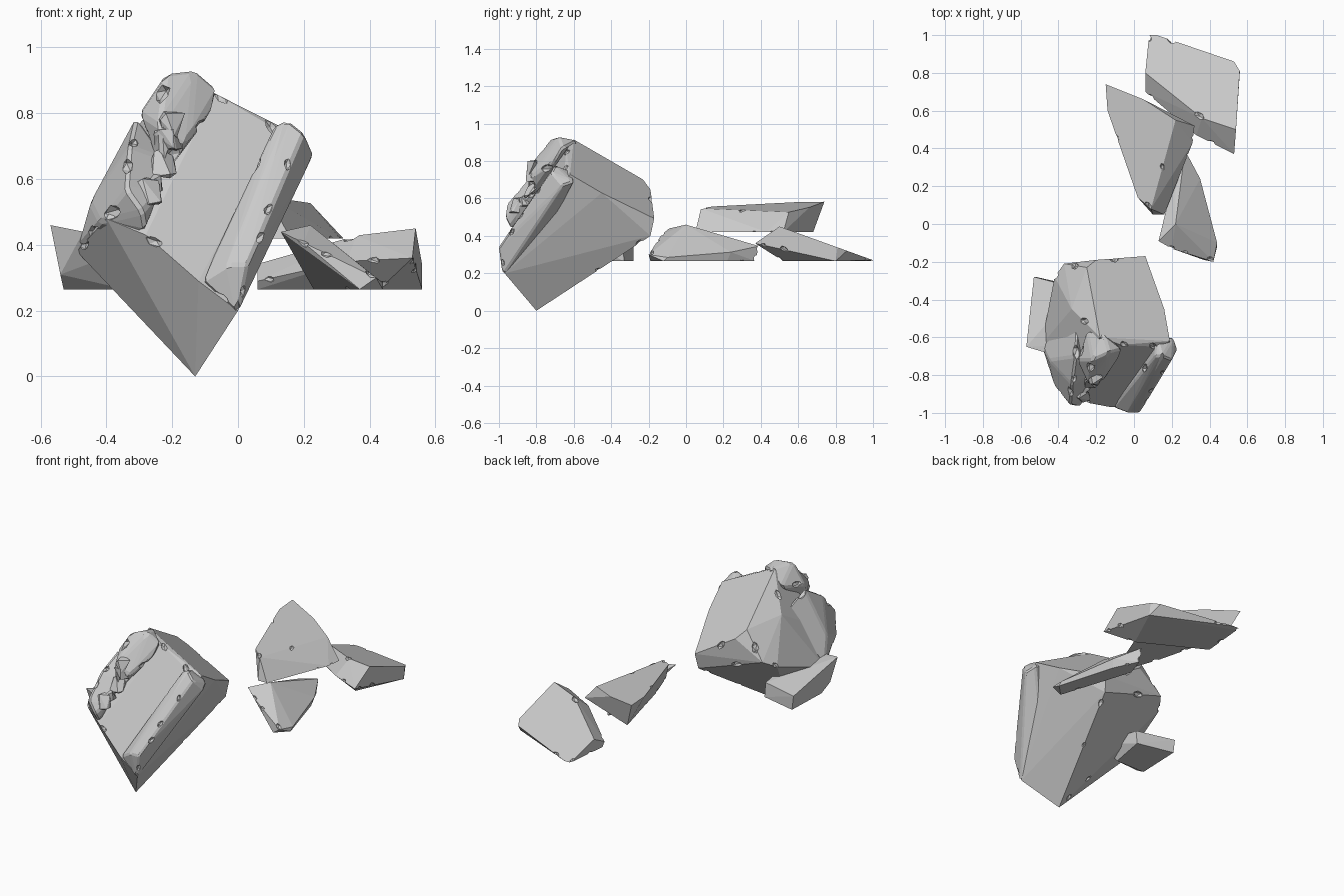
import bpy, bmesh, random
from mathutils import Vector, Matrix, Euler

random.seed(7)
cube = bpy.data.objects.get("Cube")
if cube:
    bpy.data.objects.remove(cube)

grey = (0.6, 0.6, 0.6, 1)
stone = bpy.data.materials.new("grey_stone")
stone.use_nodes = True
stone.diffuse_color = grey
stone.node_tree.nodes["Principled BSDF"].inputs["Base Color"].default_value = grey
ground_level = 0.265


def add_object(name, bm):
    mesh = bpy.data.meshes.new(name)
    bm.to_mesh(mesh)
    bm.free()
    mesh.materials.append(stone)
    obj = bpy.data.objects.new(name, mesh)
    bpy.context.collection.objects.link(obj)
    return obj


def on_plane(outline, height, slope_x=0, slope_y=0):
    """Lift a plan outline onto a level or sloping plane."""
    return [(x, y, height + slope_x * x + slope_y * y) for x, y in outline]


def hull(points):
    bm = bmesh.new()
    for point in points:
        bm.verts.new(point)
    result = bmesh.ops.convex_hull(bm, input=bm.verts)
    inside = [v for v in result["geom_interior"] if isinstance(v, bmesh.types.BMVert)]
    bmesh.ops.delete(bm, geom=inside, context="VERTS")
    bmesh.ops.dissolve_limit(bm, angle_limit=0.06, verts=bm.verts, edges=bm.edges)
    bmesh.ops.recalc_face_normals(bm, faces=bm.faces)
    return bm


def random_vector(spread):
    return Vector([random.uniform(-spread, spread) for axis in "xyz"])


def break_edges(obj, edges, count, size):
    """Knock small angular flakes out of the sharp edges."""
    cutter_bm = bmesh.new()
    used = []
    for attempt in range(count * 6):
        start, end = random.choice(edges)
        spot = start.lerp(end, random.uniform(0.05, 0.95))
        radius = size * random.uniform(0.6, 1.3)
        crowded = any((spot - other).length < (radius + reach) * 1.5 for other, reach in used)
        if crowded or len(used) >= count:
            continue
        used.append((spot, radius))
        along = (end - start).to_track_quat("X", "Z").to_matrix().to_4x4()
        spin = Euler(random_vector(0.5)).to_matrix().to_4x4()
        stretch = Matrix.Diagonal((1.5, 0.9, 0.8, 1))
        bmesh.ops.create_icosphere(cutter_bm, subdivisions=1, radius=radius,
                                   matrix=Matrix.Translation(spot) @ along @ spin @ stretch)
    cutter = add_object("flake_cutter", cutter_bm)
    cutter.hide_render = True
    flakes = obj.modifiers.new("flakes", "BOOLEAN")
    flakes.operation = "DIFFERENCE"
    flakes.solver = "EXACT"
    flakes.object = cutter
    graph = bpy.context.evaluated_depsgraph_get()
    chipped = bpy.data.meshes.new_from_object(obj.evaluated_get(graph))
    obj.modifiers.clear()
    obj.data = chipped
    bpy.data.objects.remove(cutter)


def rock(name, points, flakes=0, size=0.02, bevel=0):
    bm = hull(points)
    if bevel:
        bmesh.ops.bevel(bm, geom=bm.edges[:], offset=bevel, segments=1,
                        affect="EDGES", clamp_overlap=True)
    edges = [tuple(v.co.copy() for v in e.verts) for e in bm.edges
             if e.calc_length() > 0.08 and e.calc_face_angle(0) > 0.35]
    obj = add_object(name, bm)
    if flakes:
        break_edges(obj, edges, flakes, size)


# Tilted block: a sloping back plane above a pointed base
block_top = on_plane([(-0.18, -0.6), (0.19, -0.62), (0.16, -0.45), (0.06, -0.17),
                      (-0.2, -0.19), (-0.25, -0.23)], 0.41, -0.54, -0.68)
rock("block_body", block_top + [
    (-0.13, -0.8, 0), (0, -0.97, 0.2), (-0.12, -0.97, 0.29), (-0.28, -0.94, 0.43),
    (-0.4, -0.88, 0.48), (-0.49, -0.64, 0.38), (-0.07, -0.64, 0.86), (0.12, -0.65, 0.75),
    (0.05, -0.19, 0.4), (-0.37, -0.21, 0.54), (-0.42, -0.28, 0.5), (-0.33, -0.45, 0.73),
], 16, 0.022)

# Raised rib along the right side of the step
rock("right_rib", [
    (-0.11, -0.97, 0.29), (-0.03, -1, 0.34), (0.03, -1, 0.34), (0, -0.98, 0.19),
    (-0.02, -0.8, 0.3), (0.11, -0.7, 0.76), (0.15, -0.7, 0.78), (0.2, -0.72, 0.74),
    (0.23, -0.66, 0.67), (0.21, -0.6, 0.69), (0.12, -0.6, 0.74),
], 7, 0.022, 0.008)

# Rough shoulder on the left of the step
rock("left_shoulder", [
    (-0.34, -0.96, 0.57), (-0.29, -0.97, 0.5), (-0.42, -0.86, 0.47), (-0.49, -0.64, 0.39),
    (-0.45, -0.72, 0.53), (-0.24, -0.9, 0.56), (-0.28, -0.94, 0.44), (-0.31, -0.7, 0.79),
    (-0.33, -0.85, 0.7), (-0.22, -0.8, 0.66), (-0.3, -0.5, 0.7),
], 8, 0.03, 0.01)
rock("upper_shoulder", [
    (-0.22, -0.72, 0.92), (-0.13, -0.68, 0.93), (-0.06, -0.66, 0.87), (-0.08, -0.7, 0.8),
    (-0.15, -0.82, 0.72), (-0.24, -0.85, 0.76), (-0.3, -0.72, 0.8), (-0.16, -0.58, 0.91),
    (-0.25, -0.56, 0.83), (-0.23, -0.84, 0.6),
], 6, 0.03, 0.01)

# Loose lumps broken away beside the step
lump_low, lump_high = Vector((-0.28, -0.9, 0.54)), Vector((-0.19, -0.8, 0.78))
lump_count = 5
for i in range(lump_count):
    centre = lump_low.lerp(lump_high, i / (lump_count - 1)) + random_vector(0.02)
    rock(f"shoulder_lump_{i + 1}",
         [centre + random_vector(1).normalized() * 0.05 for corner in range(11)])

# Shard leaning behind the block on the left
shard_floor = on_plane([(-0.53, -0.55), (-0.52, -0.28), (-0.3, -0.33), (-0.34, -0.55)],
                       ground_level)
rock("left_shard", shard_floor + [
    (-0.57, -0.65, 0.46), (-0.47, -0.68, 0.44), (-0.54, -0.62, 0.31),
    (-0.53, -0.28, 0.35), (-0.3, -0.34, 0.35), (-0.3, -0.64, 0.4),
], 3, 0.015)

# Flat slab at the back, sloping down to the rear
slab_top = on_plane([(0.08, 1), (0.12, 1), (0.33, 0.92), (0.53, 0.86), (0.56, 0.81),
                     (0.54, 0.5), (0.36, 0.56), (0.06, 0.8)], 0.63, 0, -0.36)
slab_floor = on_plane([(0.06, 0.72), (0.43, 0.52), (0.56, 0.8), (0.09, 0.98)], ground_level)
rock("back_slab", slab_top + slab_floor + [
    (0.06, 0.7, 0.29), (0.33, 0.47, 0.35), (0.53, 0.37, 0.36),
], 9, 0.018)

# Upper slab resting on its neighbours
middle_top = on_plane([(-0.15, 0.74), (-0.14, 0.6), (-0.02, 0.27), (0.02, 0.14),
                       (0.09, 0.08), (0.22, 0.55), (0.05, 0.66)], 0.56, -0.15)
middle_base = on_plane([(0.32, 0.52), (0.31, 0.43), (0.16, 0.05), (0.1, 0.05),
                        (0.2, 0.57), (-0.08, 0.68), (0.03, 0.25)], 0.42)
rock("middle_slab", middle_top + middle_base, 9, 0.016)

# Wedge shard on the right, falling away from its ridge
wedge_top = on_plane([(0.13, -0.09), (0.2, -0.13), (0.42, -0.2), (0.44, -0.1),
                      (0.35, 0.24), (0.27, 0.39), (0.22, 0.28)], 0.5, -0.5, -0.05)
wedge_floor = on_plane([(0.44, -0.12), (0.37, -0.19), (0.23, 0.25), (0.27, 0.37),
                        (0.34, 0.22)], ground_level)
rock("right_wedge", wedge_top + wedge_floor + [(0.22, 0, 0.46)], 7, 0.014)
